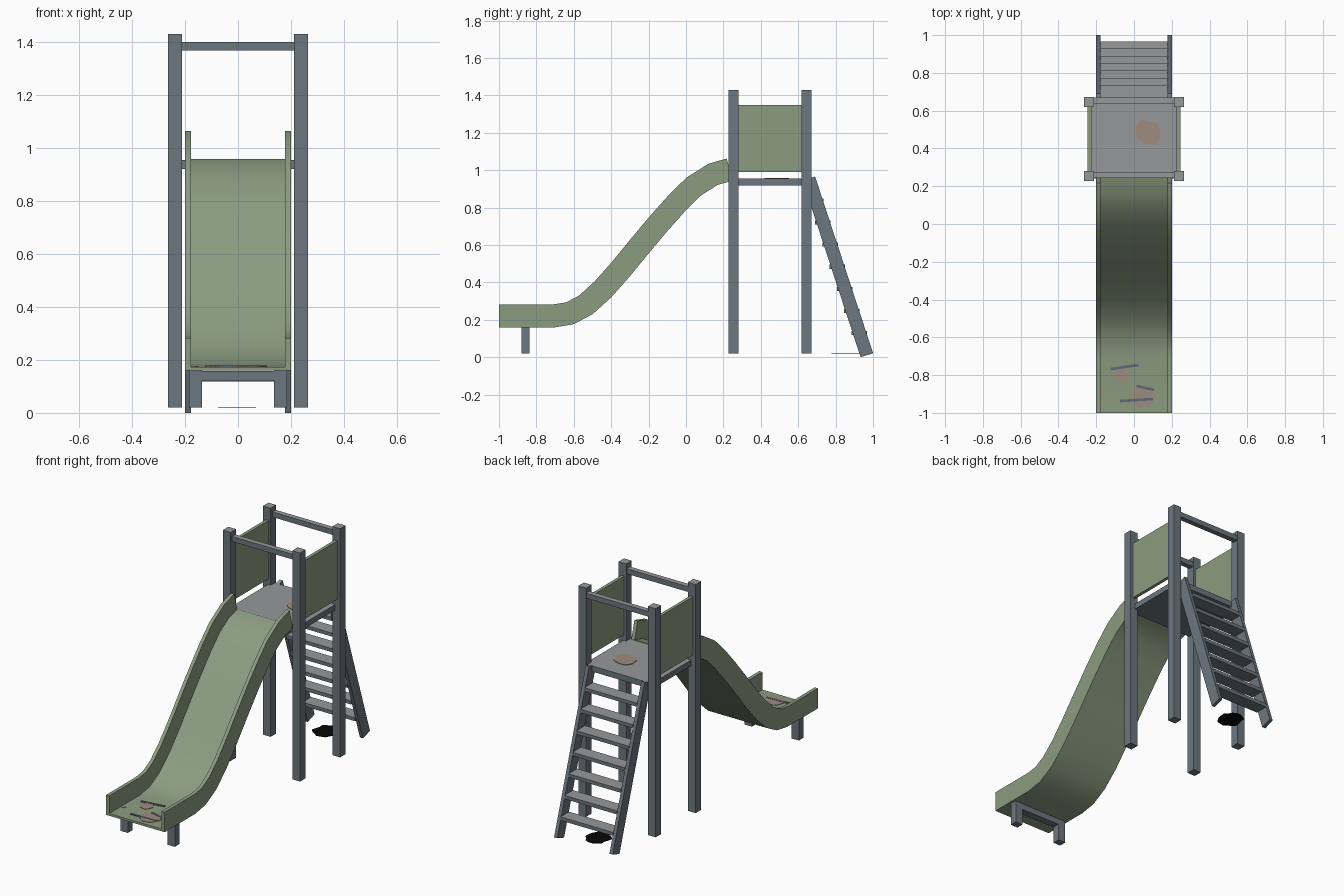
import bpy, bmesh, math, random
from mathutils import Vector, Matrix

random.seed(4)
if "Cube" in bpy.data.objects:
    bpy.data.objects.remove(bpy.data.objects["Cube"], do_unlink=True)


def material(name, rgb):
    m = bpy.data.materials.new(name)
    m.use_nodes = True
    m.diffuse_color = (*rgb, 1)
    m.node_tree.nodes["Principled BSDF"].inputs["Base Color"].default_value = (*rgb, 1)
    return m


GREEN = material("slide green", (0.26, 0.335, 0.22))
STEEL = material("blue grey frame", (0.15, 0.185, 0.21))
LIGHT = material("light grey tops", (0.31, 0.315, 0.32))
DIRT = material("brown dirt", (0.34, 0.265, 0.21))
MARK = material("slate marks", (0.11, 0.14, 0.19))
BLACK = material("black", (0.002, 0.002, 0.002))


def finish(name, bm, *mats):
    bmesh.ops.recalc_face_normals(bm, faces=bm.faces[:])
    if len(mats) > 1:  # upward faces take the lighter colour
        for f in bm.faces:
            f.normal_update()
            f.material_index = int(f.normal.z > 0.9)
    me = bpy.data.meshes.new(name)
    bm.to_mesh(me)
    bm.free()
    ob = bpy.data.objects.new(name, me)
    bpy.context.collection.objects.link(ob)
    for m in mats:
        me.materials.append(m)
    return ob


def box(name, center, size, mats=(STEEL, LIGHT), tilt=0, turn=0):
    bm = bmesh.new()
    mat = (Matrix.Translation(center) @ Matrix.Rotation(turn, 4, 'Z')
           @ Matrix.Rotation(tilt, 4, 'X') @ Matrix.Diagonal((*size, 1)))
    bmesh.ops.create_cube(bm, size=1, matrix=mat)
    return finish(name, bm, *mats)


def patch(name, x, y, z, r, mat):
    # irregular thin blot
    bm = bmesh.new()
    n = 18
    ring = []
    for i in range(n):
        a = math.tau * i / n
        d = r * random.uniform(0.85, 1.08)
        ring.append(bm.verts.new((x + d * math.cos(a), y + d * math.sin(a), z)))
    face = bm.faces.new(ring)
    top = bmesh.ops.extrude_face_region(bm, geom=[face])["geom"]
    bmesh.ops.translate(bm, vec=(0, 0, 0.003),
                        verts=[v for v in top if isinstance(v, bmesh.types.BMVert)])
    return finish(name, bm, mat)


# Tower
for side, sx in (("left", 1), ("right", -1)):
    for end, y in (("front", 0.255), ("back", 0.645)):
        box(f"{end}_{side}_post", (sx * 0.237, y, 0.725), (0.053, 0.053, 1.41))
    box(f"{side}_panel", (sx * 0.235, 0.45, 1.17), (0.02, 0.35, 0.36), (GREEN,))
for end, y in (("front", 0.26), ("back", 0.655)):
    box(f"{end}_top_bar", (0, y, 1.383), (0.43, 0.032, 0.032))
box("platform", (0, 0.45, 0.937), (0.46, 0.42, 0.035))
patch("platform_dirt", 0.075, 0.485, 0.9545, 0.07, DIRT)

# Slide: channel section swept along the underside curve
path = [Vector(p) for p in (
    (-1, .16), (-.7, .16), (-.6, .177), (-.5, .23), (-.4, .32), (-.3, .433),
    (-.2, .555), (-.1, .674), (0, .786), (.08, .865), (.17, .922), (.25, .944))]
half, wall, height, floor = 0.2, 0.022, 0.123, 0.014
right = [(half, 0), (half, height), (half - wall, height), (half - wall, floor)]
section = right + [(-x, h) for x, h in reversed(right)]
bm = bmesh.new()
rings = []
for i, p in enumerate(path):
    before = (p - path[i - 1]).normalized() if i else None
    after = (path[i + 1] - p).normalized() if i < len(path) - 1 else None
    t = ((before or after) + (after or before)).normalized()
    normal = Vector((-t.y, t.x))
    rings.append([bm.verts.new((x, p.x + normal.x * h, p.y + normal.y * h))
                  for x, h in section])
n = len(section)
for a, b in zip(rings, rings[1:]):
    for j in range(n):
        k = (j + 1) % n
        bm.faces.new((a[j], a[k], b[k], b[j]))
for r in (rings[0], rings[-1]):
    bm.faces.new(r)
slide = finish("slide", bm, GREEN)
bpy.ops.object.select_all(action='DESELECT')
slide.select_set(True)
bpy.context.view_layer.objects.active = slide
bpy.ops.object.shade_smooth_by_angle(angle=math.radians(30))

# Slide support
for side, sx in (("left", 1), ("right", -1)):
    box(f"{side}_slide_leg", (sx * 0.16, -0.858, 0.09), (0.05, 0.045, 0.14))
box("slide_leg_crossbar", (0, -0.858, 0.14), (0.3, 0.045, 0.036))

# Worn spots and scratches on the slide exit
for i, (x, y, r) in enumerate(((-.065, -.8, .042), (.04, -.915, .065), (-.165, -.88, .015))):
    patch(f"slide_dirt_{i + 1}", x, y, 0.1735, r, DIRT)
for i, (x, y, length, turn) in enumerate((
        (-.05, -.757, .15, .14), (.06, -.868, .095, -.22), (.012, -.932, .175, .06))):
    box(f"slide_scratch_{i + 1}", (x, y, 0.176), (length, 0.014, 0.004), (MARK,), turn=turn)

# Ladder
foot, head = Vector((0, 0.967, 0.011)), Vector((0, 0.657, 0.955))
run = head - foot
lean = math.atan2(-run.y, run.z)
for side, sx in (("left", 1), ("right", -1)):
    box(f"{side}_stringer", (foot + head) / 2 + Vector((sx * 0.189, 0, 0)),
        (0.022, 0.07, run.length), tilt=lean)
for i in range(7):
    z = 0.13 + 0.118 * i
    y = foot.y + run.y * (z - foot.z) / run.z
    box(f"step_{i + 1}", (0, y - 0.002, z), (0.36, 0.083, 0.022))

# Ground spot under the ladder
patch("ground_spot", 0, 0.858, 0.018, 0.075, BLACK)
